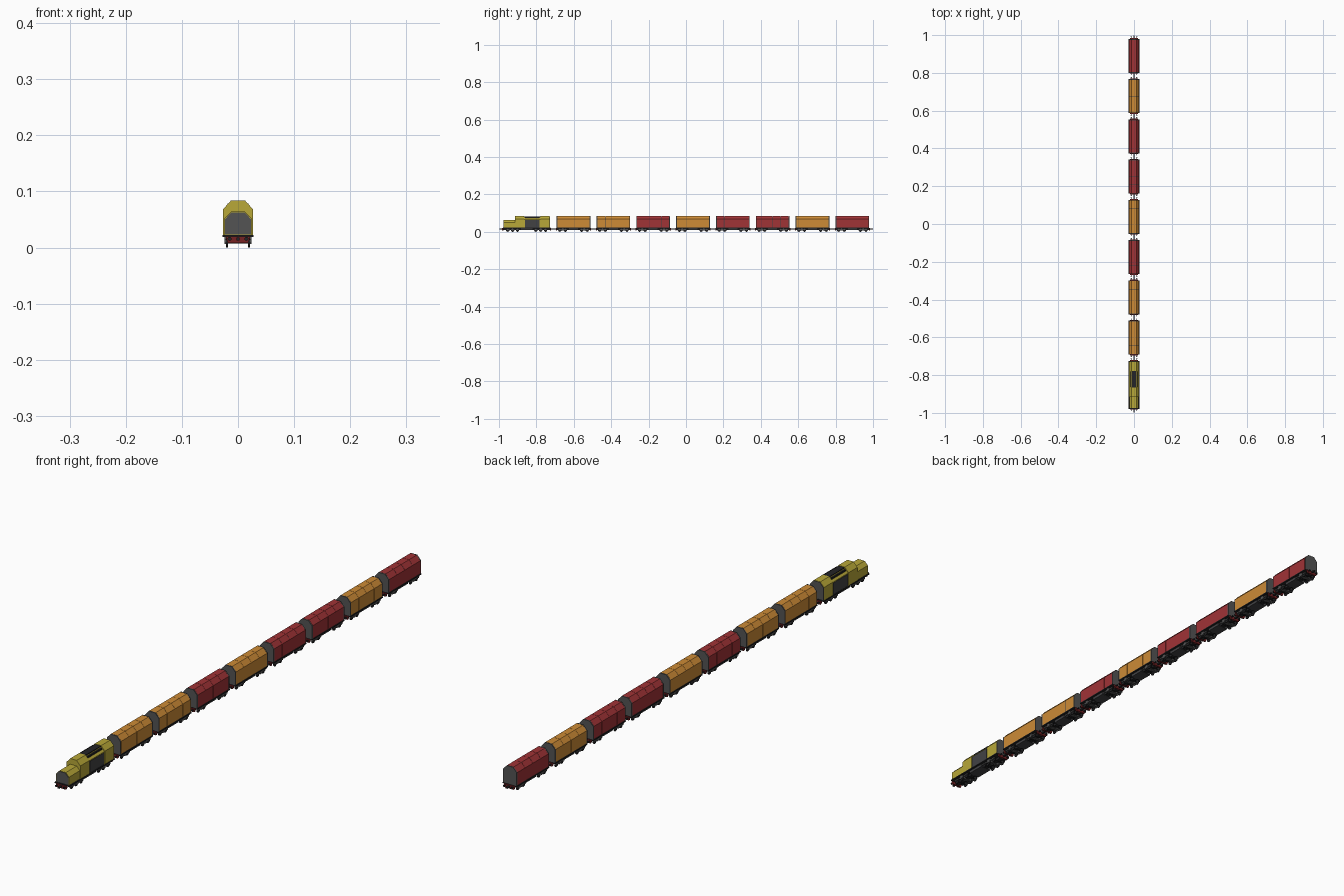
import bpy, bmesh, math
from mathutils import Matrix

if "Cube" in bpy.data.objects:
    bpy.data.objects.remove(bpy.data.objects["Cube"])


def mat(name, r, g, b):
    m = bpy.data.materials.new(name)
    lin = [((c / 255 + 0.055) / 1.055) ** 2.4 for c in (r, g, b)]
    m.diffuse_color = (*lin, 1)
    m.use_nodes = True
    m.node_tree.nodes["Principled BSDF"].inputs["Base Color"].default_value = m.diffuse_color
    return m


YELLOW = mat("yellow", 184, 168, 56)
ORANGE = mat("orange", 205, 139, 54)
RED = mat("red", 160, 51, 54)
BEAM = mat("dark_red", 118, 34, 36)
GREY = mat("grey", 84, 84, 84)
IRON = mat("iron", 66, 66, 68)
BLACK = mat("black", 36, 36, 38)


def make(name, bm, material):
    bmesh.ops.recalc_face_normals(bm, faces=bm.faces)
    me = bpy.data.meshes.new(name)
    bm.to_mesh(me)
    bm.free()
    me.materials.append(material)
    ob = bpy.data.objects.new(name, me)
    bpy.context.collection.objects.link(ob)
    return ob


def add_box(bm, x0, x1, y0, y1, z0, z1):
    m = Matrix.Translation(((x0 + x1) / 2, (y0 + y1) / 2, (z0 + z1) / 2))
    bmesh.ops.create_cube(bm, size=1, matrix=m @ Matrix.Diagonal((x1 - x0, y1 - y0, z1 - z0, 1)))


def box(name, material, *dims):
    bm = bmesh.new()
    add_box(bm, *dims)
    return make(name, bm, material)


def add_prism(bm, profile, y0, y1):
    # closed (x, z) outline extruded along the train
    a = [bm.verts.new((x, y0, z)) for x, z in profile]
    b = [bm.verts.new((x, y1, z)) for x, z in profile]
    n = len(a)
    bm.faces.new(a)
    bm.faces.new(b[::-1])
    for i in range(n):
        bm.faces.new((a[i], a[(i + 1) % n], b[(i + 1) % n], b[i]))


def prism(name, material, profile, *spans):
    bm = bmesh.new()
    for y0, y1 in spans:
        add_prism(bm, profile, y0, y1)
    return make(name, bm, material)


def outline(w, t, z0, zs, zt):
    return [(-w, z0), (-w, zs), (-t, zt), (t, zt), (w, zs), (w, z0)]


def add_cyl(bm, r, length, x, y, z, axis='X', n=12):
    rot = Matrix.Rotation(math.pi / 2, 4, 'Y' if axis == 'X' else 'X')
    bmesh.ops.create_cone(bm, cap_ends=True, segments=n, radius1=r, radius2=r, depth=length,
                          matrix=Matrix.Translation((x, y, z)) @ rot)


def running_gear(tag, c, half, bogie, axles, spacing):
    # floor, sill and under-slung equipment
    bm = bmesh.new()
    add_box(bm, -0.028, 0.028, c - half - 0.002, c + half + 0.002, 0.0185, 0.022)
    add_box(bm, -0.007, 0.007, c - half, c + half, 0.010, 0.0185)
    # couplers
    for s in (-1, 1):
        ya, yb = sorted((c + s * half, c + s * (half + 0.021)))
        add_box(bm, -0.003, 0.003, ya, yb, 0.013, 0.018)
    make(tag + "_underframe", bm, BLACK)
    mid = bogie - (axles - 1) * spacing / 2 - 0.016
    box(tag + "_underfloor_tank", IRON, -0.021, 0.021, c - mid, c + mid, 0.009, 0.0185)

    # red end beams with buffers
    bm = bmesh.new()
    bf = bmesh.new()
    for s in (-1, 1):
        ye = c + s * (half + 0.003)
        add_prism(bm, [(-0.022, 0.0195), (0.022, 0.0195), (0.018, 0.008), (-0.018, 0.008)],
                  ye - 0.003, ye + 0.003)
        for x in (-0.015, 0.015):
            add_cyl(bf, 0.002, 0.008, x, ye + s * 0.006, 0.0155, 'Y', 8)
            add_cyl(bf, 0.0035, 0.002, x, ye + s * 0.010, 0.0155, 'Y', 10)
    make(tag + "_end_beams", bm, BEAM)
    make(tag + "_buffers", bf, BLACK)

    # bogies
    wheels, frames = bmesh.new(), bmesh.new()
    for s in (-1, 1):
        yb = c + s * bogie
        reach = (axles - 1) * spacing / 2 + 0.009
        add_box(frames, -0.018, 0.018, yb - 0.006, yb + 0.006, 0.008, 0.0185)
        for x in (-0.0225, 0.0225):
            add_box(frames, x - 0.0015, x + 0.0015, yb - reach, yb + reach, 0.009, 0.014)
            add_box(frames, x - 0.0015, x + 0.0015, yb - 0.006, yb + 0.006, 0.006, 0.0185)
        for i in range(axles):
            y = yb + (i - (axles - 1) / 2) * spacing
            add_cyl(wheels, 0.0015, 0.04, 0, y, 0.009, 'X', 8)
            for x in (-0.0195, 0.0195):
                add_cyl(wheels, 0.009, 0.003, x, y, 0.009)
    make(tag + "_wheels", wheels, BLACK)
    make(tag + "_bogie_frames", frames, GREY)


def wagon(i, c, colour):
    tag = f"wagon_{i}"
    half = 0.088
    running_gear(tag, c, half, 0.058, 2, 0.03)
    prism(tag + "_inner_body", IRON, outline(0.0262, 0.0123, 0.0215, 0.0678, 0.0832),
          (c - half, c + half))
    # four sliding cover panels
    step = (2 * half - 0.004) / 4
    start = c - half + 0.002
    prism(tag + "_panels", colour, outline(0.0268, 0.0125, 0.023, 0.068, 0.084),
          *[(start + k * step + 0.0004, start + (k + 1) * step - 0.0004) for k in range(4)])
    # end walls
    prism(tag + "_end_walls", GREY, outline(0.0268, 0.0125, 0.0215, 0.068, 0.084),
          (c - half - 0.002, c - half + 0.002), (c + half - 0.002, c + half + 0.002))


# wagons in their mixed order
order = [ORANGE, ORANGE, RED, ORANGE, RED, RED, ORANGE, RED]
for i, colour in enumerate(order):
    wagon(i + 1, -0.6015 + 0.213 * i, colour)

# locomotive
running_gear("locomotive", -0.852, 0.125, 0.075, 3, 0.026)
FULL = outline(0.0268, 0.0125, 0.022, 0.068, 0.084)
prism("locomotive_nose", YELLOW, outline(0.025, 0.0125, 0.022, 0.051, 0.064), (-0.975, -0.914))
prism("locomotive_nose_front", GREY, outline(0.0235, 0.0118, 0.023, 0.0503, 0.0628), (-0.977, -0.974))
prism("locomotive_cab", YELLOW, FULL, (-0.915, -0.865))
prism("locomotive_engine_hood", YELLOW, outline(0.0255, 0.0125, 0.022, 0.0665, 0.0795), (-0.866, -0.778))
prism("locomotive_rear_body", YELLOW, FULL, (-0.779, -0.729))
prism("locomotive_rear_wall", GREY, outline(0.026, 0.012, 0.0225, 0.0675, 0.083), (-0.73, -0.727))

# roof grille and side grilles on the engine hood
bm = bmesh.new()
add_box(bm, -0.0115, 0.0115, -0.865, -0.779, 0.079, 0.0825)
for s in (-1, 1):
    add_box(bm, s * 0.016 - 0.003, s * 0.016 + 0.003, -0.862, -0.782, 0.072, 0.0785)
make("locomotive_roof_grilles", bm, BLACK)
bm = bmesh.new()
for s in (-1, 1):
    add_box(bm, s * 0.0258 - 0.0008, s * 0.0258 + 0.0008, -0.862, -0.782, 0.023, 0.064)
make("locomotive_side_grilles", bm, IRON)
